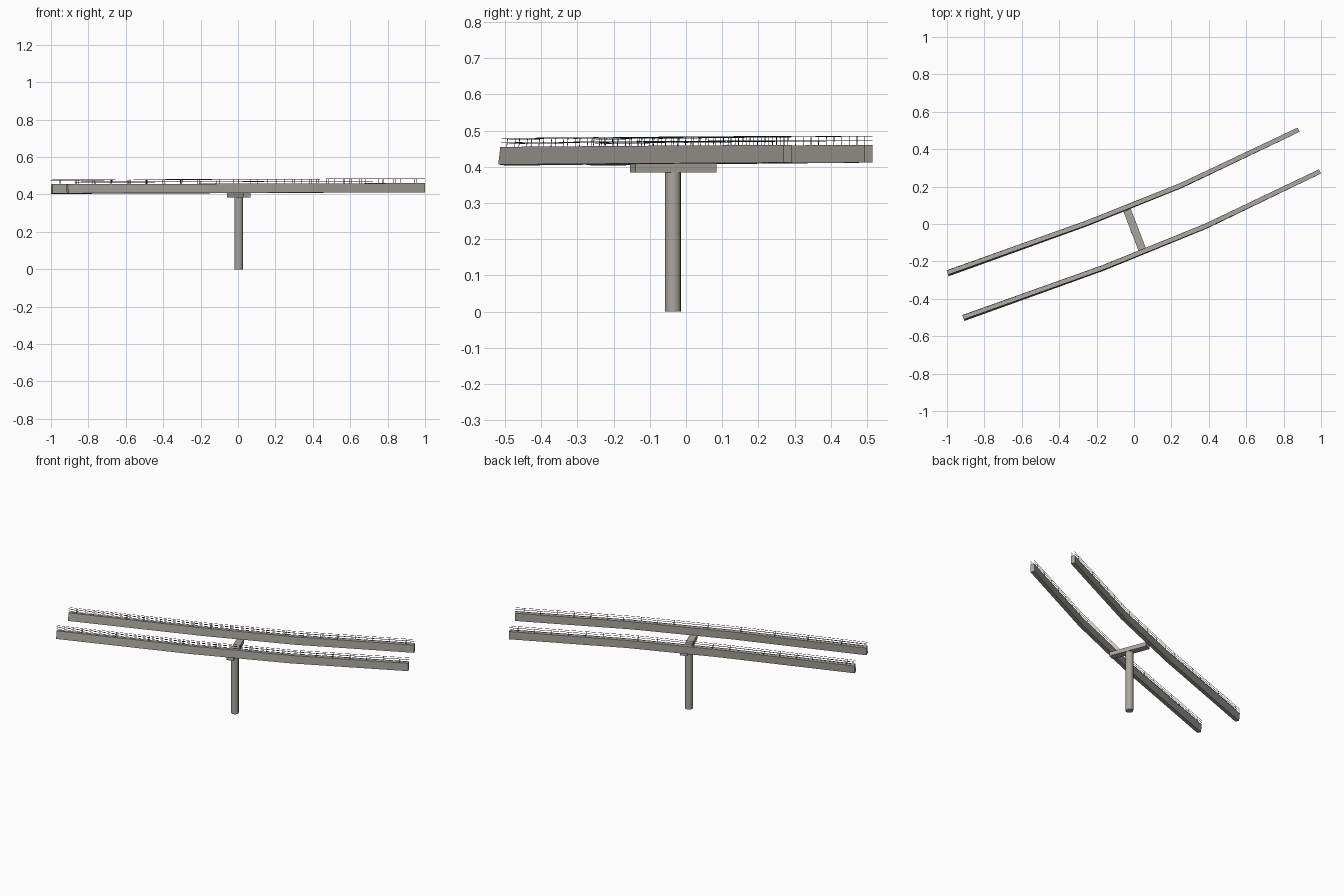
import bpy, bmesh, math
from mathutils import Vector

if "Cube" in bpy.data.objects:
    bpy.data.objects.remove(bpy.data.objects["Cube"])


def material(name, rgb):
    m = bpy.data.materials.new(name)
    m.diffuse_color = (*rgb, 1)
    m.use_nodes = True
    m.node_tree.nodes["Principled BSDF"].inputs["Base Color"].default_value = m.diffuse_color
    return m


concrete = material("concrete", (0.40, 0.385, 0.34))
steel = material("dark_steel", (0.06, 0.065, 0.07))

HALF_W, HALF_H = 0.0125, 0.0245
PATHS = {
    "outer": [(-0.912, -0.504), (-0.163, -0.235), (0.382, -0.013), (0.994, 0.281)],
    "inner": [(-0.996, -0.265), (-0.254, 0.002), (0.254, 0.206), (0.880, 0.504)],
}


def add_object(name, bm, mat):
    bmesh.ops.recalc_face_normals(bm, faces=bm.faces)
    me = bpy.data.meshes.new(name)
    bm.to_mesh(me)
    bm.free()
    me.materials.append(mat)
    ob = bpy.data.objects.new(name, me)
    bpy.context.collection.objects.link(ob)
    return ob


def frames(path):
    """Centre, sideways and up vectors at each path point; banked at the left end."""
    pts = [Vector((x, y, 0)) for x, y in path]
    total = sum((b - a).length for a, b in zip(pts, pts[1:]))
    out, run = [], 0
    for i, p in enumerate(pts):
        if i:
            run += (p - pts[i - 1]).length
        t = run / total
        d_in = (p - pts[max(i - 1, 0)]).normalized()
        d_out = (pts[min(i + 1, len(pts) - 1)] - p).normalized()
        d = (d_in + d_out).normalized()
        side = Vector((-d.y, d.x, 0))
        bank = math.radians(7) * (1 - t)
        across = side * math.cos(bank) - Vector((0, 0, math.sin(bank)))
        up = side * math.sin(bank) + Vector((0, 0, math.cos(bank)))
        out.append((p + Vector((0, 0, 0.429 + 0.007 * t)), across, up))
    return out


def loft(bm, rings):
    """Skin a row of equal point loops and cap both ends."""
    loops = [[bm.verts.new(p) for p in r] for r in rings]
    n = len(loops[0])
    for a, b in zip(loops, loops[1:]):
        for k in range(n):
            bm.faces.new((a[k], a[(k + 1) % n], b[(k + 1) % n], b[k]))
    bm.faces.new(loops[0])
    bm.faces.new(loops[-1])


def square(c, u, v, hu, hv):
    return [c + u * su * hu + v * sv * hv for su, sv in ((-1, -1), (1, -1), (1, 1), (-1, 1))]


for label, path in PATHS.items():
    fr = frames(path)
    # guideway beam
    bm = bmesh.new()
    loft(bm, [square(c, s, u, HALF_W, HALF_H) for c, s, u in fr])
    add_object(label + "_beam", bm, concrete)

    # thin railings along both top edges
    bm = bmesh.new()
    r = 0.0007
    for sgn in (-1, 1):
        off = sgn * (HALF_W - 0.001)
        for h in (0.012, 0.024):
            loft(bm, [square(c + s * off + u * (HALF_H + h), s, u, r, r) for c, s, u in fr])
        for (c0, s0, u0), (c1, s1, u1) in zip(fr, fr[1:]):
            n = round((c1 - c0).length / 0.1)
            along = (c1 - c0).normalized()
            for k in range(n):
                t = (k + 0.5) / n
                c, s, u = c0.lerp(c1, t), s0.lerp(s1, t), u0.lerp(u1, t)
                base = c + s * off + u * HALF_H
                loft(bm, [square(base + u * h, s, along, r, r) for h in (-0.001, 0.0245)])
    add_object(label + "_railing", bm, steel)

# crosshead carrying both beams
bm = bmesh.new()
d = Vector((0.36, -0.933, 0)).normalized()
w = Vector((-d.y, d.x, 0))
mid = Vector((0.005, -0.035, 0.397))
loft(bm, [square(mid + d * e, w, Vector((0, 0, 1)), 0.021, 0.013) for e in (-0.12, 0.12)])
add_object("crosshead", bm, concrete)

# round pier
bpy.ops.mesh.primitive_cylinder_add(vertices=16, radius=0.022, depth=0.386,
                                    location=(0.004, -0.036, 0.193))
pier = bpy.context.object
pier.name = "pier"
pier.data.materials.append(concrete)
bpy.ops.object.shade_smooth_by_angle()
